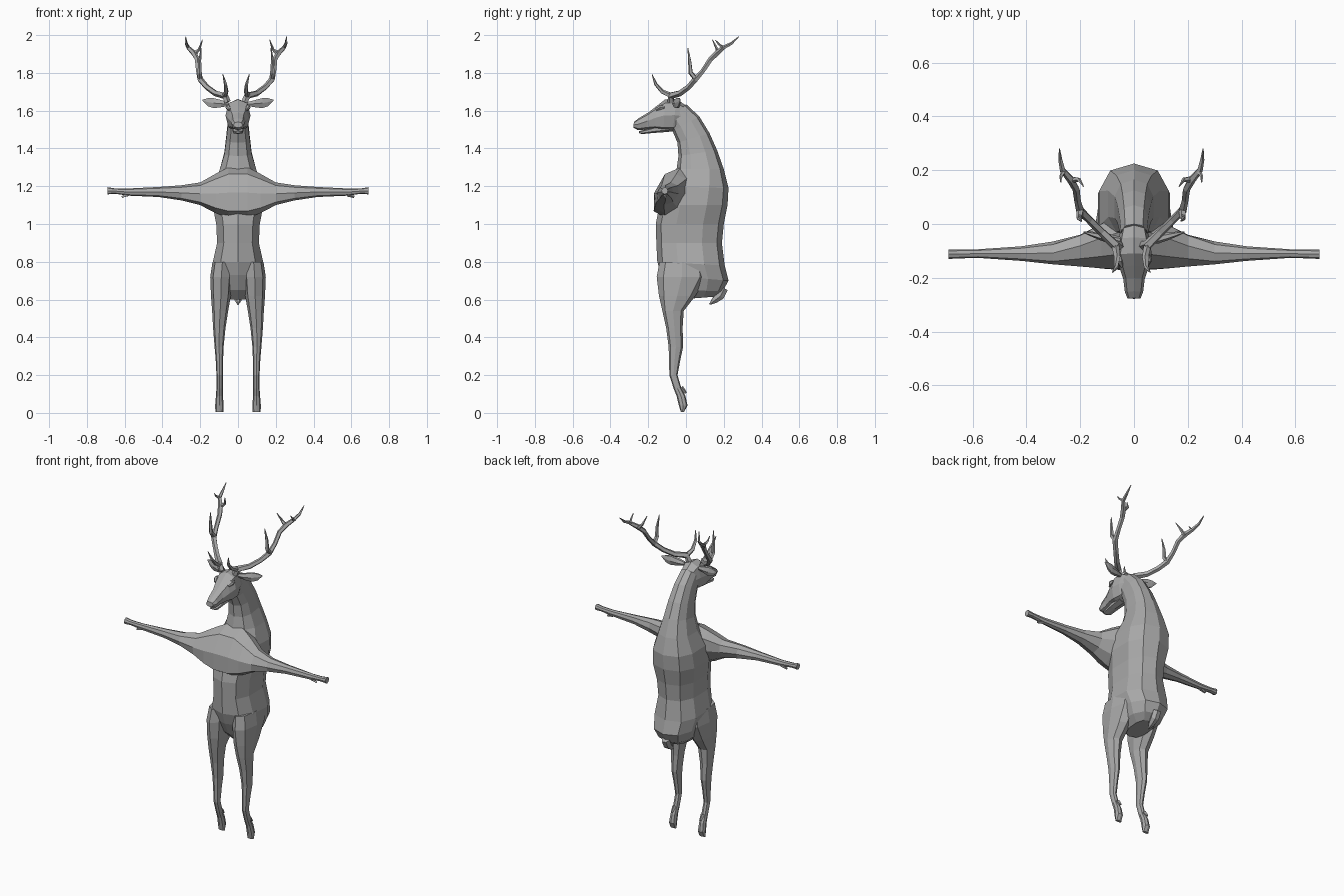
import bpy, bmesh, math
from mathutils import Vector as V

hide = bpy.data.materials.new("grey hide")
hide.diffuse_color = (0.4, 0.4, 0.4, 1)


def loft(name, rings, sides=10, power=1.0):
    """Skin a list of (centre, half axis u, half axis v) rings; caps both ends."""
    bm = bmesh.new()
    loops = []
    for c, u, v in rings:
        loop = []
        for i in range(sides):
            a = 2 * math.pi * i / sides
            cu, sv = math.cos(a), math.sin(a)
            cu = math.copysign(abs(cu) ** power, cu)
            sv = math.copysign(abs(sv) ** power, sv)
            loop.append(bm.verts.new(V(c) + V(u) * cu + V(v) * sv))
        loops.append(loop)
    for a, b in zip(loops, loops[1:]):
        for i in range(sides):
            j = (i + 1) % sides
            bm.faces.new((a[i], a[j], b[j], b[i]))
    bm.faces.new(loops[0])
    bm.faces.new(loops[-1])
    bmesh.ops.recalc_face_normals(bm, faces=bm.faces)
    me = bpy.data.meshes.new(name)
    bm.to_mesh(me)
    bm.free()
    me.materials.append(hide)
    ob = bpy.data.objects.new(name, me)
    bpy.context.collection.objects.link(ob)
    return ob


def spine(rows):
    """Rows: front y, front z, back y, back z, half width."""
    out = []
    for fy, fz, by, bz, w in rows:
        f, b = V((0, fy, fz)), V((0, by, bz))
        out.append(((f + b) / 2, (f - b) / 2, (w, 0, 0)))
    return out


def tube(name, points, sides=5):
    """Tapering tube through (x, y, z, radius) points."""
    ps = [V(p[:3]) for p in points]
    rings = []
    for i, p in enumerate(ps):
        d = (ps[min(i + 1, len(ps) - 1)] - ps[max(i - 1, 0)]).normalized()
        u = d.cross(V((0.8, 0.5, -0.3))).normalized()
        r = points[i][3]
        rings.append((p, u * r, d.cross(u) * r))
    return loft(name, rings, sides)


# Torso and neck
loft("torso_and_neck", spine([
    (-0.04, 0.60, 0.15, 0.615, 0.06),
    (-0.09, 0.65, 0.195, 0.645, 0.10),
    (-0.13, 0.73, 0.225, 0.70, 0.125),
    (-0.152, 0.80, 0.205, 0.78, 0.14),
    (-0.157, 0.90, 0.19, 0.90, 0.115),
    (-0.16, 1.00, 0.20, 1.00, 0.12),
    (-0.14, 1.10, 0.22, 1.10, 0.14),
    (-0.11, 1.20, 0.225, 1.19, 0.135),
    (-0.05, 1.29, 0.20, 1.29, 0.10),
    (-0.04, 1.36, 0.165, 1.39, 0.075),
    (-0.045, 1.43, 0.125, 1.48, 0.065),
    (-0.07, 1.49, 0.07, 1.57, 0.056),
    (-0.09, 1.54, 0.0, 1.635, 0.05)]), 10, 0.8)

# Head and muzzle: bottom point, top point, half width
loft("head", spine([
    (-0.03, 1.52, 0.01, 1.62, 0.045),
    (-0.07, 1.49, -0.05, 1.662, 0.06),
    (-0.12, 1.49, -0.11, 1.66, 0.066),
    (-0.165, 1.50, -0.155, 1.625, 0.055),
    (-0.21, 1.50, -0.20, 1.59, 0.040),
    (-0.255, 1.497, -0.25, 1.56, 0.034),
    (-0.278, 1.51, -0.276, 1.54, 0.024)]), 8, 0.8)
loft("lower_jaw", spine([
    (-0.09, 1.488, -0.09, 1.53, 0.035),
    (-0.17, 1.482, -0.17, 1.515, 0.032),
    (-0.235, 1.476, -0.235, 1.495, 0.028),
    (-0.25, 1.482, -0.25, 1.492, 0.018)]), 6)

# Tail
tube("tail", [(0, 0.20, 0.66, 0.025), (0, 0.18, 0.62, 0.026),
              (0, 0.15, 0.595, 0.018), (0, 0.125, 0.575, 0.004)], 6)

# Chest and both outstretched forelegs: x, front y, back y, bottom z, top z
half = [(0.69, -0.13, -0.095, 1.157, 1.195),
        (0.65, -0.128, -0.095, 1.16, 1.188),
        (0.58, -0.126, -0.094, 1.15, 1.188),
        (0.42, -0.137, -0.083, 1.143, 1.196),
        (0.30, -0.15, -0.065, 1.125, 1.205),
        (0.20, -0.158, -0.04, 1.10, 1.22),
        (0.12, -0.165, 0.0, 1.058, 1.265),
        (0.05, -0.168, 0.03, 1.032, 1.30)]
span = half + [(-r[0],) + r[1:] for r in reversed(half)]
rings = []
for x, fy, by, z0, z1 in span:
    lean = 0.25 * (z1 - z0) if abs(x) < 0.25 else 0
    rings.append(((x, (fy + by) / 2, (z0 + z1) / 2),
                  (0, (by - fy) / 2, 0), (0, lean * 0.6, (z1 - z0) / 2)))
loft("chest_and_forelegs", rings, 8, 0.9)

# Hind leg rows: z, front y, back y, inner x, outer x
leg = [(0.80, -0.14, 0.10, 0.03, 0.135), (0.72, -0.155, 0.11, 0.03, 0.147),
       (0.62, -0.143, 0.05, 0.038, 0.143), (0.54, -0.125, -0.012, 0.052, 0.137),
       (0.45, -0.105, -0.018, 0.066, 0.132), (0.35, -0.092, -0.015, 0.076, 0.124),
       (0.28, -0.09, -0.03, 0.079, 0.118), (0.20, -0.088, -0.045, 0.080, 0.114),
       (0.13, -0.066, -0.024, 0.080, 0.114), (0.09, -0.05, -0.003, 0.079, 0.117),
       (0.04, -0.038, 0.008, 0.077, 0.121), (0.005, -0.027, -0.01, 0.078, 0.120)]

for s, side in ((1, "right"), (-1, "left")):
    loft("hind_leg_" + side,
         [((s * (a + b) / 2, (f + k) / 2, z), (0, (k - f) / 2, 0), ((b - a) / 2, 0, 0))
          for z, f, k, a, b in leg], 8, 0.9)
    # Dewclaws
    tube("hind_dewclaw_" + side, [(s * 0.097, -0.025, 0.135, 0.012),
                                  (s * 0.097, 0.0, 0.105, 0.006)], 4)
    tube("fore_dewclaw_" + side, [(s * 0.58, -0.11, 1.157, 0.012),
                                  (s * 0.615, -0.11, 1.143, 0.006)], 4)
    # Ears
    loft("ear_" + side, [
        ((s * 0.05, -0.06, 1.635), (0, 0.012, 0), (0, 0, 0.012)),
        ((s * 0.09, -0.055, 1.637), (0, 0.018, 0), (0, 0, 0.022)),
        ((s * 0.13, -0.045, 1.640), (0, 0.014, 0), (0, 0, 0.031)),
        ((s * 0.16, -0.037, 1.645), (0, 0.009, 0), (0, 0, 0.024)),
        ((s * 0.188, -0.03, 1.656), (0, 0.002, 0), (0, 0, 0.003))], 6)
    # Eye brow ridge
    tube("brow_" + side, [(s * 0.053, -0.115, 1.62, 0.009),
                          (s * 0.053, -0.135, 1.618, 0.014),
                          (s * 0.045, -0.158, 1.605, 0.007)], 6)

    # Antler: main beam and tines
    def branch(name, pts):
        tube(name + "_" + side, [(s * x - 0.01, y, z, r) for x, y, z, r in pts])

    branch("antler_beam", [
        (0.045, -0.08, 1.645, 0.018), (0.06, -0.078, 1.68, 0.019),
        (0.11, -0.03, 1.692, 0.016), (0.155, 0.015, 1.725, 0.015),
        (0.19, 0.05, 1.765, 0.016), (0.20, 0.09, 1.81, 0.013),
        (0.205, 0.13, 1.87, 0.014), (0.225, 0.165, 1.905, 0.015),
        (0.255, 0.20, 1.935, 0.011), (0.264, 0.24, 1.955, 0.008),
        (0.267, 0.28, 1.992, 0.002)])
    branch("brow_tine", [
        (0.06, -0.08, 1.68, 0.015), (0.052, -0.125, 1.70, 0.012),
        (0.056, -0.16, 1.74, 0.009), (0.07, -0.18, 1.793, 0.002)])
    branch("middle_tine", [
        (0.19, 0.055, 1.765, 0.015), (0.192, 0.025, 1.80, 0.012),
        (0.193, 0.02, 1.86, 0.009), (0.185, 0.01, 1.932, 0.002)])
    branch("upper_tine", [
        (0.222, 0.165, 1.90, 0.013), (0.195, 0.165, 1.925, 0.008),
        (0.178, 0.14, 1.975, 0.002)])
    branch("crown_tine", [
        (0.25, 0.20, 1.93, 0.010), (0.262, 0.175, 1.95, 0.006),
        (0.262, 0.155, 1.975, 0.002)])
